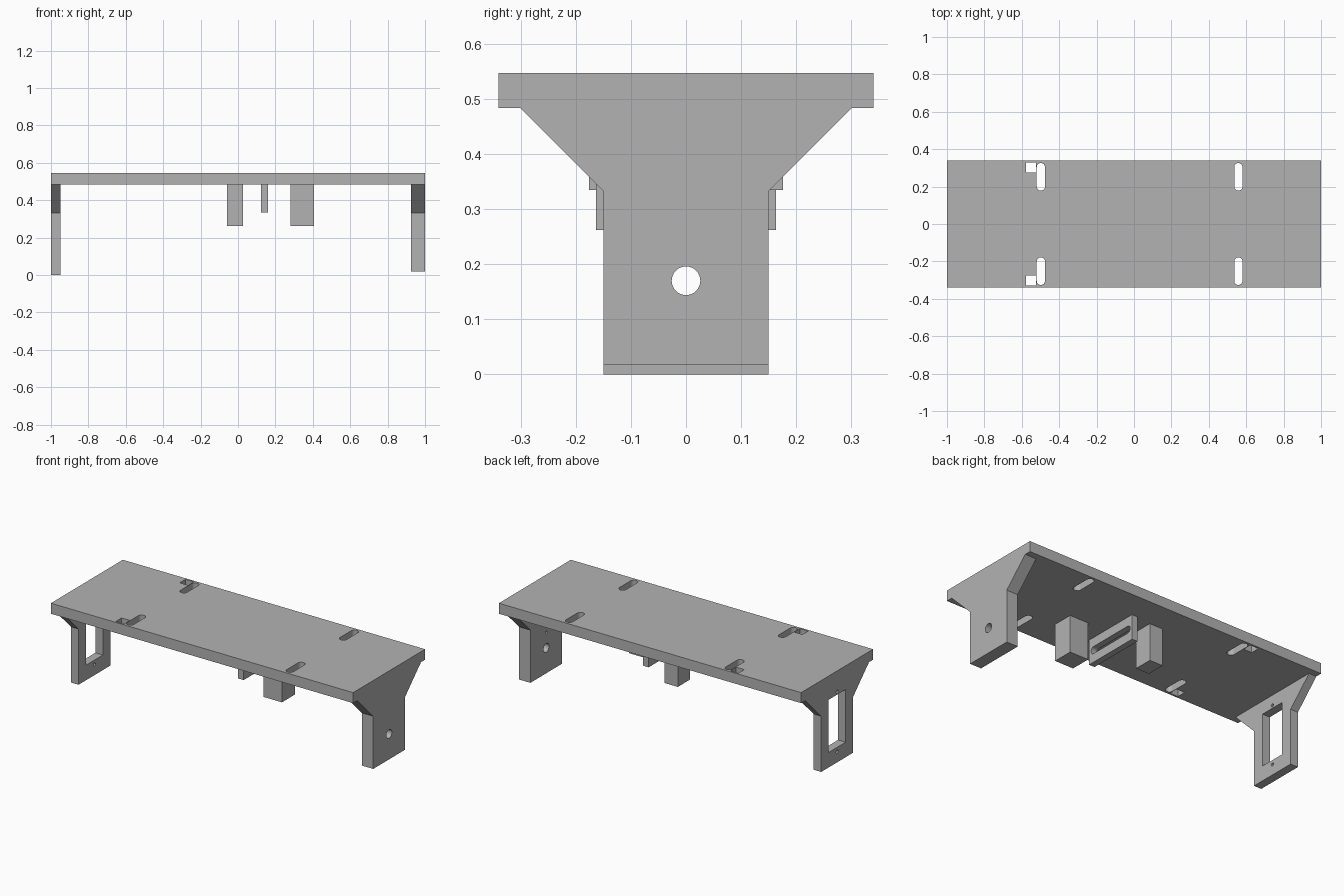
import bpy, bmesh, math
from mathutils import Vector

cube = bpy.data.objects.get("Cube")
if cube:
    bpy.data.objects.remove(cube, do_unlink=True)

grey = bpy.data.materials.new("light grey")
grey.use_nodes = True
colour = (0.45, 0.45, 0.45, 1)
grey.diffuse_color = colour
grey.node_tree.nodes["Principled BSDF"].inputs["Base Color"].default_value = colour

PLATE_LOW, PLATE_TOP = 0.484, 0.547


def prism(name, outline, axis, low, high):
    """Extrude a flat outline along x (points are y, z) or z (points are x, y)."""
    bm = bmesh.new()
    place = (lambda a, b: (low, a, b)) if axis == "x" else (lambda a, b: (a, b, low))
    face = bm.faces.new([bm.verts.new(place(a, b)) for a, b in outline])
    grown = bmesh.ops.extrude_face_region(bm, geom=[face])["geom"]
    shift = Vector((high - low, 0, 0) if axis == "x" else (0, 0, high - low))
    bmesh.ops.translate(bm, vec=shift, verts=[g for g in grown if isinstance(g, bmesh.types.BMVert)])
    bmesh.ops.recalc_face_normals(bm, faces=bm.faces)
    mesh = bpy.data.meshes.new(name)
    bm.to_mesh(mesh)
    bm.free()
    mesh.materials.append(grey)
    obj = bpy.data.objects.new(name, mesh)
    bpy.context.collection.objects.link(obj)
    return obj


def rect(a0, a1, b0, b1):
    return [(a0, b0), (a1, b0), (a1, b1), (a0, b1)]


def slot(a0, a1, b0, b1, steps=12):
    """Rounded slot outline; equal sides give a circle."""
    r = min(a1 - a0, b1 - b0) / 2
    da, db = (a1 - a0) / 2 - r, (b1 - b0) / 2 - r
    ca, cb = (a0 + a1) / 2, (b0 + b1) / 2
    start = -math.pi / 2 if da > db else 0
    points = []
    for side in (1, -1):
        for i in range(steps + 1):
            if da == db and i == steps:
                continue
            t = start + math.pi * i / steps + (0 if side > 0 else math.pi)
            points.append((ca + side * da + r * math.cos(t), cb + side * db + r * math.sin(t)))
    return points


def circle(a, b, r, sides=32):
    return [(a + r * math.cos(math.tau * i / sides), b + r * math.sin(math.tau * i / sides))
            for i in range(sides)]


def cut(obj, outline, axis, low, high):
    cutter = prism("cutter", outline, axis, low, high)
    cutter.hide_render = True
    mod = obj.modifiers.new("cut", "BOOLEAN")
    mod.operation, mod.solver, mod.object = "DIFFERENCE", "EXACT", cutter
    bpy.ops.object.select_all(action="DESELECT")
    obj.select_set(True)
    bpy.context.view_layer.objects.active = obj
    bpy.ops.object.modifier_apply(modifier=mod.name)
    bpy.data.objects.remove(cutter, do_unlink=True)


def leg_outline(bottom):
    """Upright with flared shoulders below the plate."""
    half = [(0.15, bottom), (0.15, 0.333), (0.301, PLATE_LOW)]
    return half + [(-y, z) for y, z in reversed(half)]


# Top plate with mounting slots and small square openings
plate = prism("top_plate", rect(-1, 1, -0.34, 0.34), "z", PLATE_LOW, PLATE_TOP)
for y0, y1 in ((0.178, 0.326), (-0.326, -0.178)):
    for x in (-0.498, 0.558):
        cut(plate, slot(x - 0.022, x + 0.022, y0, y1), "z", 0.4, 0.6)
for y in (0.302, -0.302):
    cut(plate, rect(-0.578, -0.523, y - 0.027, y + 0.027), "z", 0.4, 0.6)

# Thin leg with motor window and two screw holes
window_leg = prism("window_leg", leg_outline(0), "x", -1, -0.95)
cut(window_leg, rect(-0.08, 0.08, 0.09, 0.405), "x", -1.1, -0.9)
for z in (0.064, 0.423):
    cut(window_leg, circle(0, z, 0.009, 16), "x", -1.1, -0.9)

# Thick leg with axle hole and a shallow pin hole inside
axle_leg = prism("axle_leg", leg_outline(0.018), "x", 0.925, 1)
cut(axle_leg, circle(0, 0.17, 0.026), "x", 0.9, 1.1)
cut(axle_leg, circle(0, 0.262, 0.009, 16), "x", 0.9, 0.96)

# Blocks under the plate
prism("rear_block", rect(0.05, 0.163, 0.262, PLATE_LOW), "x", -0.06, 0.028)
prism("front_block", rect(-0.163, -0.04, 0.262, PLATE_LOW), "x", 0.282, 0.405)

# Slotted rail between the blocks
rail = prism("slotted_rail", rect(-0.176, 0.176, 0.335, PLATE_LOW), "x", 0.124, 0.161)
cut(rail, slot(-0.16, 0.16, 0.387, 0.43), "x", 0.1, 0.2)
